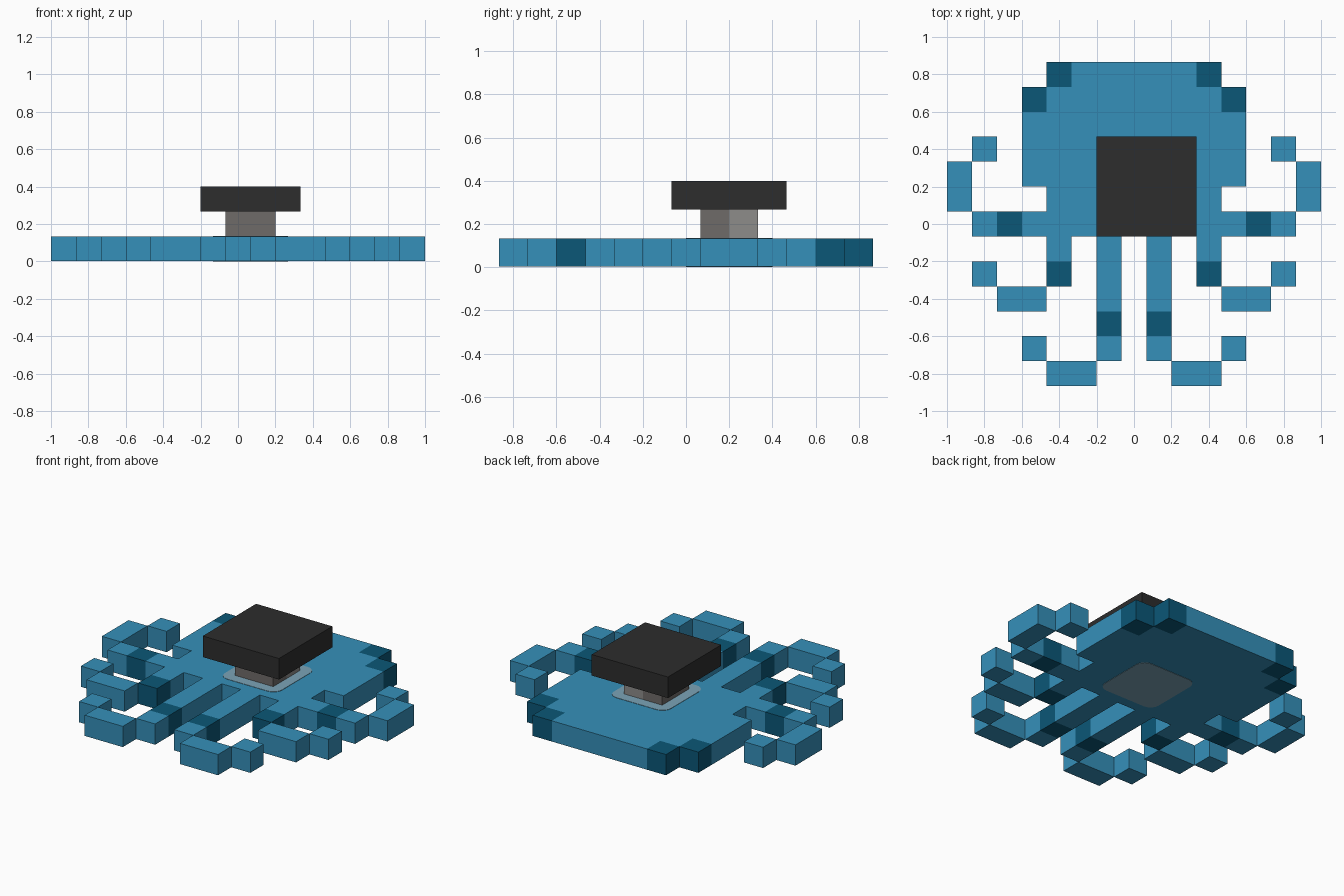
import bpy, bmesh

if "Cube" in bpy.data.objects:
    bpy.data.objects.remove(bpy.data.objects["Cube"])

U = 2 / 15          # one square of the layout


def material(name, rgb):
    m = bpy.data.materials.new(name)
    m.diffuse_color = (*rgb, 1)
    m.use_nodes = True
    m.node_tree.nodes["Principled BSDF"].inputs["Base Color"].default_value = m.diffuse_color
    return m


BLUE = material("blue", (0.036, 0.279, 0.491))
NAVY = material("dark blue", (0.0033, 0.095, 0.184))
HAZE = material("pale grey blue", (0.20, 0.37, 0.47))
GREY = material("grey", (0.159, 0.147, 0.141))
PALE = material("light grey", (0.27, 0.262, 0.255))
BLACK = material("charcoal", (0.026, 0.026, 0.026))


def slab(name, rows, left, back, z0, z1, mats):
    """Extrude a character map into one shell; each key in mats is a colour."""
    bm = bmesh.new()
    verts = {}
    keys = list(mats)

    def vert(c, r, top):
        k = (c, r, top)
        if k not in verts:
            verts[k] = bm.verts.new((left + c * U, back - r * U, z1 if top else z0))
        return verts[k]

    def key(c, r):
        inside = 0 <= r < len(rows) and 0 <= c < len(rows[r])
        return rows[r][c] if inside else "."

    for r, row in enumerate(rows):
        for c, k in enumerate(row):
            if k == ".":
                continue
            # corners counter-clockwise from front left
            ring = [(c, r + 1), (c + 1, r + 1), (c + 1, r), (c, r)]
            faces = [[(*p, True) for p in ring], [(*p, False) for p in ring[::-1]]]
            # walls only where the neighbouring square is empty
            for i, (dc, dr) in enumerate([(0, 1), (1, 0), (0, -1), (-1, 0)]):
                if key(c + dc, r + dr) == ".":
                    a, b = ring[i], ring[(i + 1) % 4]
                    faces.append([(*a, False), (*b, False), (*b, True), (*a, True)])
            for f in faces:
                bm.faces.new([vert(*p) for p in f]).material_index = keys.index(k)
    me = bpy.data.meshes.new(name)
    bm.to_mesh(me)
    bm.free()
    for m in mats.values():
        me.materials.append(m)
    ob = bpy.data.objects.new(name, me)
    bpy.context.collection.objects.link(ob)
    return ob


# Left half plus centre column of the creature: b = blue, d = dark blue
half = [
    "....dbbb",
    "...dbbbb",
    "...bbbbb",
    ".b.bbbbb",
    "b..bbbbb",
    "b...bbbb",
    ".bdbbbbb",
    "....b.b.",
    ".b..d.b.",
    "..bb..b.",
    "......d.",
    "...b..b.",
    "....bb..",
]
rows = [h + h[-2::-1] for h in half]
slab("body_and_tentacles", rows, -1, 6.5 * U, 0.002, U, {"b": BLUE, "d": NAVY})

# Two-square-wide post with one lighter back corner
slab("post", ["gp", "gg"], -U / 2, 2.5 * U, U, 2 * U, {"g": GREY, "p": PALE})

# Square cap on the post
slab("cap", ["kkkk"] * 4, -1.5 * U, 3.5 * U, 2 * U, 3 * U, {"k": BLACK})

# Rounded pale patch round the post, just proud of the body on both sides
bpy.ops.mesh.primitive_cube_add(size=1, location=(U / 2, 1.5 * U, (U + 0.002) / 2))
patch = bpy.context.object
patch.name = "pale_patch"
patch.dimensions = (3 * U, 3 * U, U + 0.002)
bpy.ops.object.transform_apply(location=False, rotation=False, scale=True)
bm = bmesh.new()
bm.from_mesh(patch.data)
upright = [e for e in bm.edges if abs(e.verts[0].co.z - e.verts[1].co.z) > 0.05]
bmesh.ops.bevel(bm, geom=upright, offset=0.06, segments=5, profile=0.5, affect='EDGES')
bm.to_mesh(patch.data)
bm.free()
patch.data.materials.append(HAZE)
